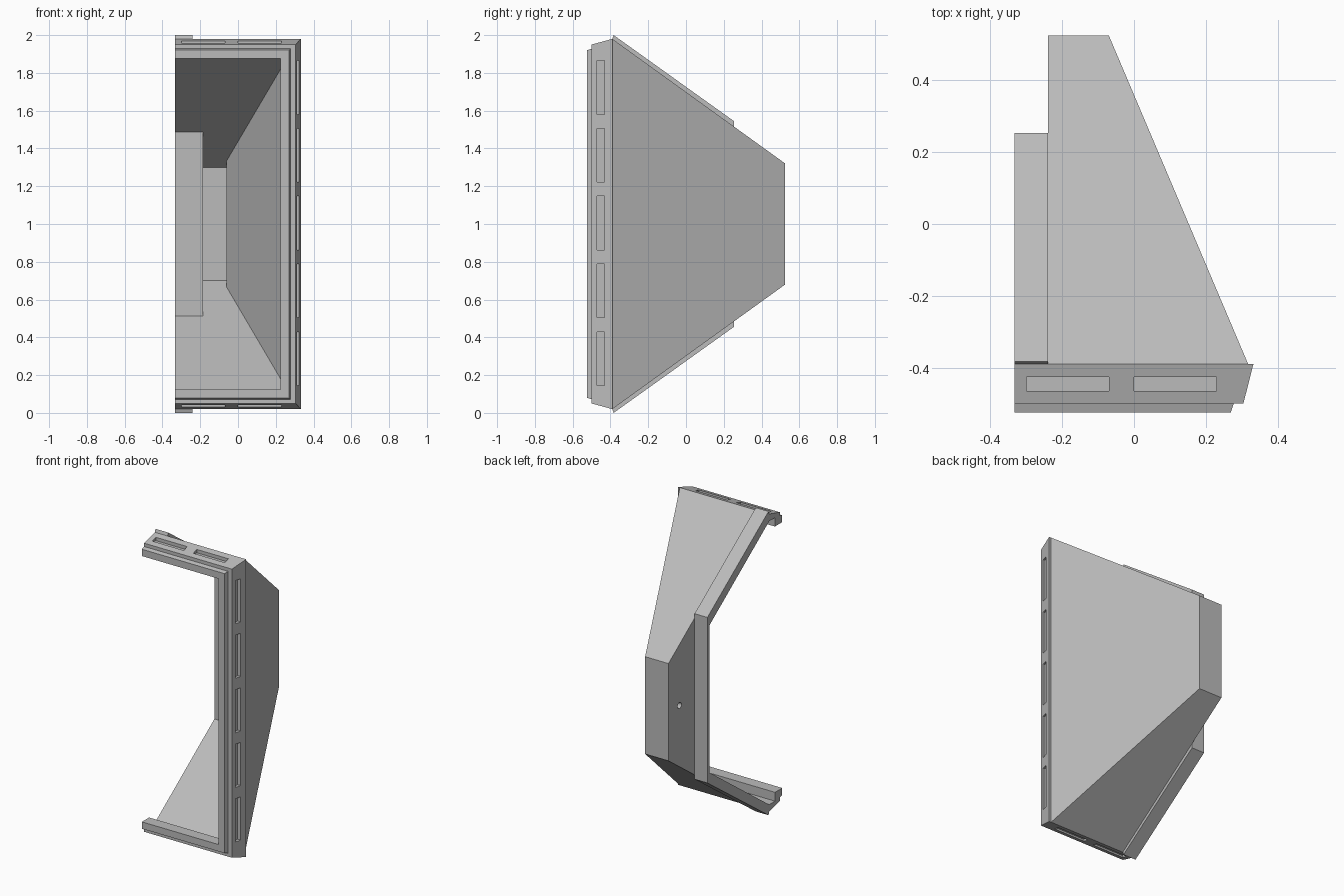
import bpy, bmesh, math
from mathutils import Vector, Matrix

old = bpy.data.objects.get("Cube")
if old:
    bpy.data.objects.remove(old, do_unlink=True)

grey = bpy.data.materials.new("housing grey")
grey.use_nodes = True
COLOUR = (0.5, 0.5, 0.5, 1)
grey.diffuse_color = COLOUR
grey.node_tree.nodes["Principled BSDF"].inputs["Base Color"].default_value = COLOUR

FRONT, BACK = -0.39, 0.525      # depth range of the tapered body
CUT, STEP = -0.333, -0.24       # open side, and where the flange meets the body
FAR = -0.6                      # cutters run past the open side


def side(y):
    return 0.333 - 0.424 * (y - FRONT)


def half(y):
    return 0.98 - 0.721 * (y - FRONT)


def outer(y, x0):
    return (y, x0, side(y), half(y))


def inner(y, x0):
    return (y, x0, max(-0.06, side(y) - 0.041), half(y) - 0.047)


def finish(name, bm):
    bmesh.ops.recalc_face_normals(bm, faces=bm.faces)
    mesh = bpy.data.meshes.new(name)
    bm.to_mesh(mesh)
    bm.free()
    mesh.materials.append(grey)
    obj = bpy.data.objects.new(name, mesh)
    bpy.context.collection.objects.link(obj)
    return obj


def loft(name, stations, z=1.0):
    """Skin rectangles given as (y, x0, x1, half height)."""
    bm = bmesh.new()
    rings = [[bm.verts.new(p) for p in ((x0, y, z - h), (x1, y, z - h), (x1, y, z + h), (x0, y, z + h))]
             for y, x0, x1, h in stations]
    for a, b in zip(rings, rings[1:]):
        for i in range(4):
            j = (i + 1) % 4
            bm.faces.new((a[i], a[j], b[j], b[i]))
    bm.faces.new(rings[0])
    bm.faces.new(rings[-1])
    return finish(name, bm)


def carve(obj, cutters):
    bpy.context.view_layer.objects.active = obj
    for cutter in cutters:
        mod = obj.modifiers.new("cut", "BOOLEAN")
        mod.operation, mod.solver, mod.object = "DIFFERENCE", "EXACT", cutter
        bpy.ops.object.modifier_apply(modifier=mod.name)


def rounded(corners, r, steps=8):
    pts = []
    for i, p in enumerate(corners):
        u = (corners[i - 1] - p).normalized()
        v = (corners[(i + 1) % len(corners)] - p).normalized()
        t = u.angle(v) / 2
        c = p + (u + v).normalized() * r / math.sin(t)
        start, end = p + u * r / math.tan(t) - c, p + v * r / math.tan(t) - c
        pts += [c + start.slerp(end, k / steps) for k in range(steps + 1)]
    return pts


# Solid parts
frame = loft("front_frame", [(-0.5, CUT, 0.305, 0.95), outer(FRONT, CUT)])
rim = loft("front_rim", [(-0.525, CUT, 0.27, 0.92), (-0.5, CUT, 0.278, 0.928)])
body = loft("tapered_body", [outer(FRONT, STEP), outer(BACK, STEP)])
flange = loft("side_flange", [(FRONT, CUT, STEP, 0.98), (-0.383, CUT, STEP, 1.0),
                              (0.253, CUT, STEP, 0.545)])

# Hollow interior
opening = loft("cut_opening", [(-0.6, FAR, 0.225, 0.875), (-0.44, FAR, 0.225, 0.875)])
pocket = loft("cut_pocket", [(-0.45, FAR, 0.292, 0.933), (-0.38, FAR, 0.292, 0.933)])
hollow = loft("cut_hollow", [inner(-0.42, FAR), inner(0.23, FAR)])
throat = loft("cut_throat", [inner(0.2, -0.185), inner(0.36, -0.185)])
chamber = loft("cut_chamber", [inner(0.36, -0.21), inner(0.44, -0.21), inner(0.49, -0.21)])

# Recessed side panel, sunk into the slanted wall
bm = bmesh.new()
outline = rounded([Vector((0, y, 1 + h)) for y, h in
                   ((-0.315, -0.83), (0.375, -0.347), (0.375, 0.347), (-0.315, 0.83))], 0.11)
low = [bm.verts.new((side(p.y) - 0.015, p.y, p.z)) for p in outline]
high = [bm.verts.new((side(p.y) + 0.05, p.y, p.z)) for p in outline]
bm.faces.new(low)
bm.faces.new(high)
for i in range(len(low)):
    j = (i + 1) % len(low)
    bm.faces.new((low[i], low[j], high[j], high[i]))
panel = finish("cut_panel", bm)

# Small round hole in the inner wall
bm = bmesh.new()
bmesh.ops.create_cone(bm, cap_ends=True, segments=20, radius1=0.02, radius2=0.02, depth=0.06,
                      matrix=Matrix.Translation((-0.225, 0.41, 1)) @ Matrix.Rotation(math.pi / 2, 4, "Y"))
hole = finish("cut_hole", bm)

# Slots around the frame
slots = []
for k in range(5):
    slots.append(loft("cut_slot", [(y, 0.3, 0.4, 0.142) for y in (-0.47, -0.432)], 0.287 + 0.359 * k))
for x0, x1 in ((-0.3, -0.07), (0.0, 0.23)):
    for z in (0.0, 2.0):
        slots.append(loft("cut_slot", [(y, x0, x1, 0.052) for y in (-0.465, -0.427)], z))

carve(frame, [opening, pocket] + slots)
carve(rim, [opening])
carve(body, [hollow, throat, chamber, panel, hole])
carve(flange, [hollow])

for cutter in [opening, pocket, hollow, throat, chamber, panel, hole] + slots:
    bpy.data.objects.remove(cutter, do_unlink=True)
